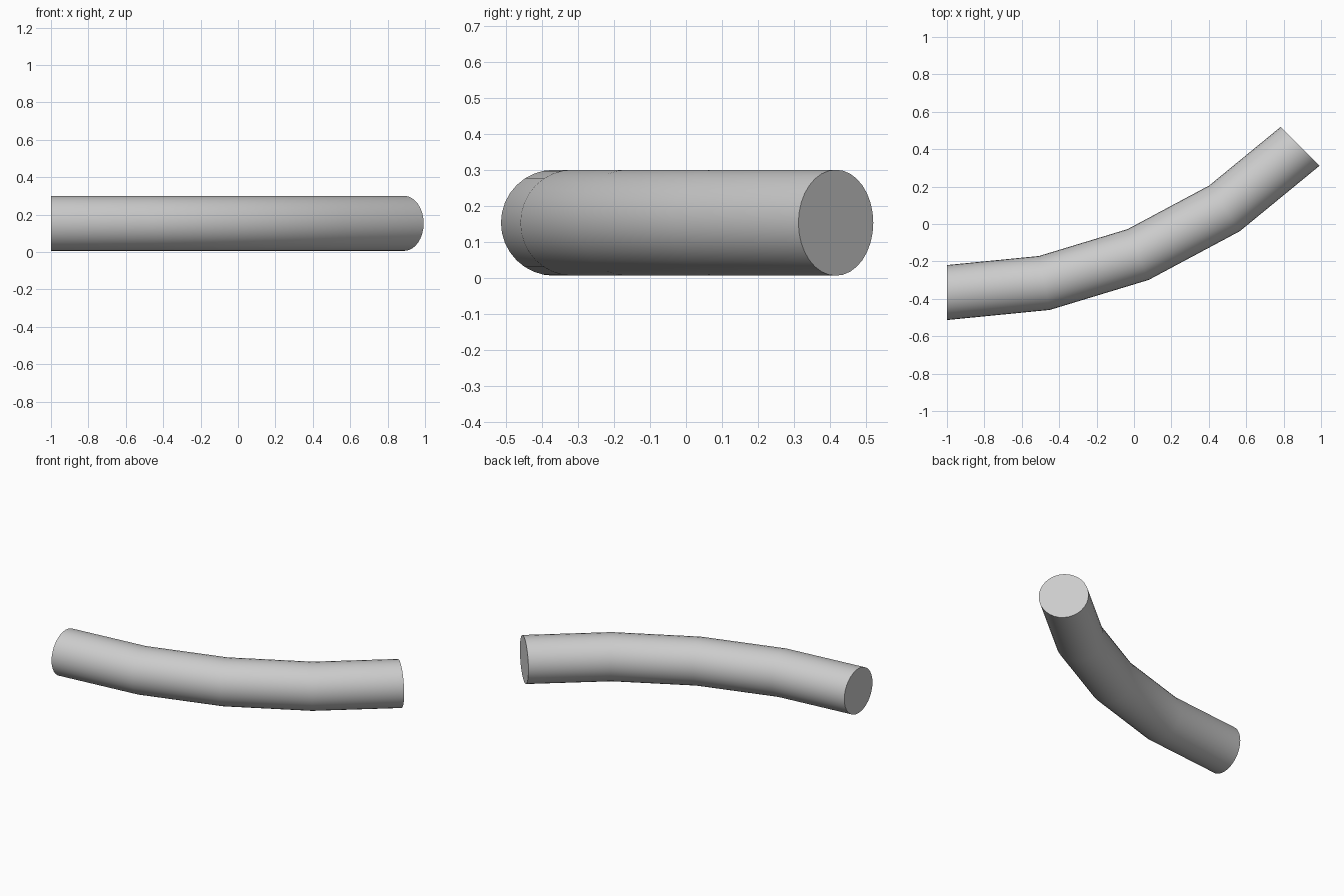
import bpy, bmesh
from math import sin, cos, pi, radians

if "Cube" in bpy.data.objects:
    bpy.data.objects.remove(bpy.data.objects["Cube"])

SIDES, RADIUS, BEND_RADIUS = 32, 0.147, 2.671
START_X, START_Y, CENTRE_Z = -1.0, -0.3665, 0.153
STEPS, ANGLE = 4, radians(45)

bm = bmesh.new()

# One circular section per step along a 45 degree arc
rings = []
for i in range(STEPS + 1):
    t = ANGLE * i / STEPS
    ring = []
    for k in range(SIDES):
        a = 2 * pi * k / SIDES
        d = BEND_RADIUS - RADIUS * cos(a)
        ring.append(bm.verts.new((START_X + d * sin(t),
                                  START_Y + BEND_RADIUS - d * cos(t),
                                  CENTRE_Z + RADIUS * sin(a))))
    rings.append(ring)

# Pipe wall
for r0, r1 in zip(rings, rings[1:]):
    for k in range(SIDES):
        n = (k + 1) % SIDES
        bm.faces.new((r0[k], r0[n], r1[n], r1[k]))

# Flat end caps
bm.faces.new(rings[0])
bm.faces.new(rings[-1])
bmesh.ops.recalc_face_normals(bm, faces=bm.faces[:])

mesh = bpy.data.meshes.new("bent_pipe")
bm.to_mesh(mesh)
bm.free()
pipe = bpy.data.objects.new("bent_pipe", mesh)
bpy.context.collection.objects.link(pipe)
bpy.context.view_layer.objects.active = pipe
pipe.select_set(True)
bpy.ops.object.shade_smooth_by_angle(angle=radians(30))
